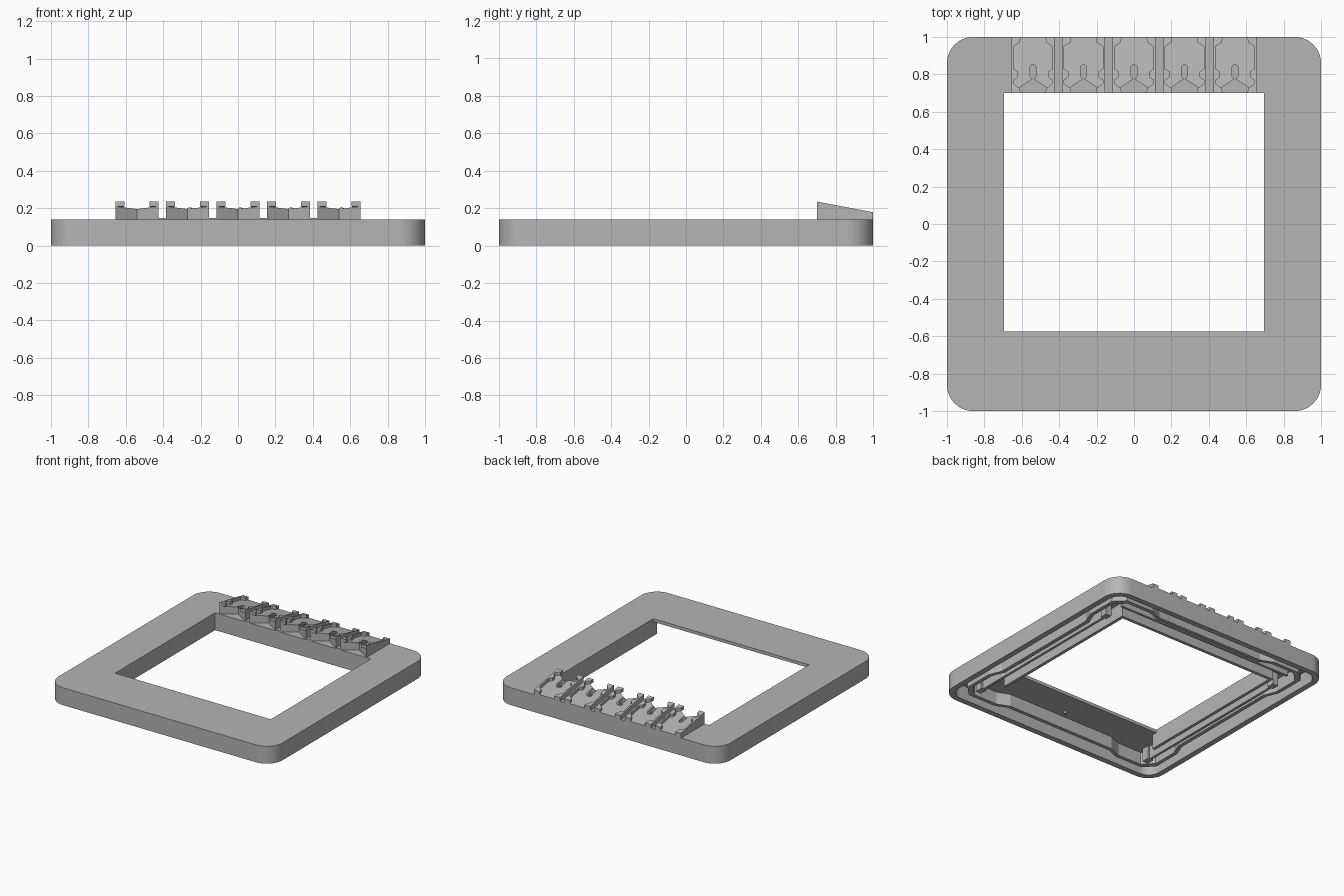
import bpy
import bmesh
import math

cube = bpy.data.objects.get("Cube")
if cube:
    bpy.data.objects.remove(cube, do_unlink=True)

grey = bpy.data.materials.new("light grey plastic")
grey.use_nodes = True
colour = (0.46, 0.46, 0.46, 1)
grey.diffuse_color = colour
grey.node_tree.nodes["Principled BSDF"].inputs["Base Color"].default_value = colour

SLOPE = 0.19     # fall of the tray tops towards the back
BACK = 0.70      # back edge of the opening


def prism(name, loops, z0, z1, slope=0, slope_base=False, smooth=False):
    """Extrude an outline (first loop) with holes (other loops) upwards."""
    bm = bmesh.new()
    edges = []
    for loop in loops:
        vs = [bm.verts.new((x, y, z0)) for x, y in loop]
        edges += [bm.edges.new((a, b)) for a, b in zip(vs, vs[1:] + vs[:1])]
    bmesh.ops.triangle_fill(bm, edges=edges, use_beauty=True)
    ext = bmesh.ops.extrude_face_region(bm, geom=bm.faces[:])
    top = {v for v in ext["geom"] if isinstance(v, bmesh.types.BMVert)}
    for v in bm.verts:
        fall = slope * (v.co.y - BACK)
        if v in top:
            v.co.z = z1 - fall
        elif slope_base:
            v.co.z -= fall
    bmesh.ops.recalc_face_normals(bm, faces=bm.faces[:])
    mesh = bpy.data.meshes.new(name)
    bm.to_mesh(mesh)
    bm.free()
    mesh.materials.append(grey)
    obj = bpy.data.objects.new(name, mesh)
    bpy.context.collection.objects.link(obj)
    if smooth:
        bpy.ops.object.select_all(action="DESELECT")
        obj.select_set(True)
        bpy.context.view_layer.objects.active = obj
        bpy.ops.object.shade_smooth_by_angle(angle=math.radians(30))
    return obj


def rect(x0, x1, y0, y1):
    return [(x0, y0), (x1, y0), (x1, y1), (x0, y1)]


def rounded(hx, hy, r, cx=0, cy=0, steps=10):
    pts = []
    for k, (sx, sy) in enumerate([(1, 1), (-1, 1), (-1, -1), (1, -1)]):
        for i in range(steps + 1):
            a = math.pi / 2 * (k + i / steps)
            pts.append((cx + sx * (hx - r) + r * math.cos(a),
                        cy + sy * (hy - r) + r * math.sin(a)))
    return pts


def jogged(d, jog):
    """Square loop whose four sides step inwards along the middle."""
    side = [(d, -d + 0.08), (d, -0.58), (d - jog, -0.48),
            (d - jog, 0.48), (d, 0.58), (d, d - 0.08)]
    pts = []
    for k in range(4):
        c, s = [(1, 0), (0, 1), (-1, 0), (0, -1)][k]
        pts += [(x * c - y * s, x * s + y * c) for x, y in side]
    return pts


# Frame: thin top plate, outer skirt and the stiffening ring underneath
outline = rounded(1, 1, 0.14)
prism("top_plate", [outline, rect(-0.695, 0.695, -0.575, BACK)], 0.115, 0.14, smooth=True)
prism("outer_skirt", [outline, rounded(0.955, 0.955, 0.10)], 0, 0.115, smooth=True)
prism("stiffening_ring", [jogged(0.90, 0.04), jogged(0.87, 0.04)], 0.015, 0.115)

# Walls round three sides of the opening; the front stays open below the plate
prism("opening_wall", [[(-0.695, -0.62), (-0.695, BACK), (0.695, BACK), (0.695, -0.62),
                        (0.72, -0.62), (0.72, 0.725), (-0.72, 0.725), (-0.72, -0.62)]],
      0, 0.115)

# Inner ribs beside the opening, with end blocks
for side, s in (("left", 1), ("right", -1)):
    prism(f"{side}_inner_rib", [rect(*sorted((s * 0.785, s * 0.805)), -0.76, 0.6)], 0.01, 0.115)
    for end, y in (("front", -0.79), ("back", 0.63)):
        prism(f"{side}_{end}_rib_block", [rect(*sorted((s * 0.77, s * 0.82)), y - 0.03, y + 0.03)],
              0.01, 0.115)
prism("back_inner_rib", [rect(-0.79, 0.79, 0.79, 0.81)], 0.02, 0.115)

# Small pegs under the wide front border
for i, x in enumerate((-0.23, 0.01)):
    prism(f"front_peg_{i + 1}", [rounded(0.012, 0.012, 0.012, x, -0.77, 3)], 0.1, 0.115)

# Five sloping trays along the back edge
W = 0.116
lip = [(W, 0.7), (W, 1), (W - 0.05, 1), (W - 0.045, 0.97), (W - 0.013, 0.95),
       (W - 0.013, 0.83), (W - 0.035, 0.815), (W - 0.035, 0.785), (W - 0.013, 0.77),
       (W - 0.013, 0.75), (W - 0.045, 0.725), (W - 0.05, 0.7)]
for i in range(5):
    cx = (i - 2) * 0.27
    slot = rounded(0.016, 0.037, 0.016, cx, 0.815, 4)
    prism(f"tray_{i + 1}", [rect(cx - W, cx + W, BACK, 1), slot], 0.14, 0.21, SLOPE)
    for side, s in (("left", 1), ("right", -1)):
        prism(f"tray_{i + 1}_{side}_lip", [[(cx + s * x, y) for x, y in lip]],
              0.21, 0.235, SLOPE, slope_base=True)
    prism(f"tray_{i + 1}_slot_rim", [rounded(0.028, 0.05, 0.028, cx, 0.815, 4), slot],
          0.21, 0.217, SLOPE, slope_base=True)
    if i < 4:
        prism(f"joining_strip_{i + 1}", [rect(cx + W, cx + 0.27 - W, BACK, 1)], 0.14, 0.147)
